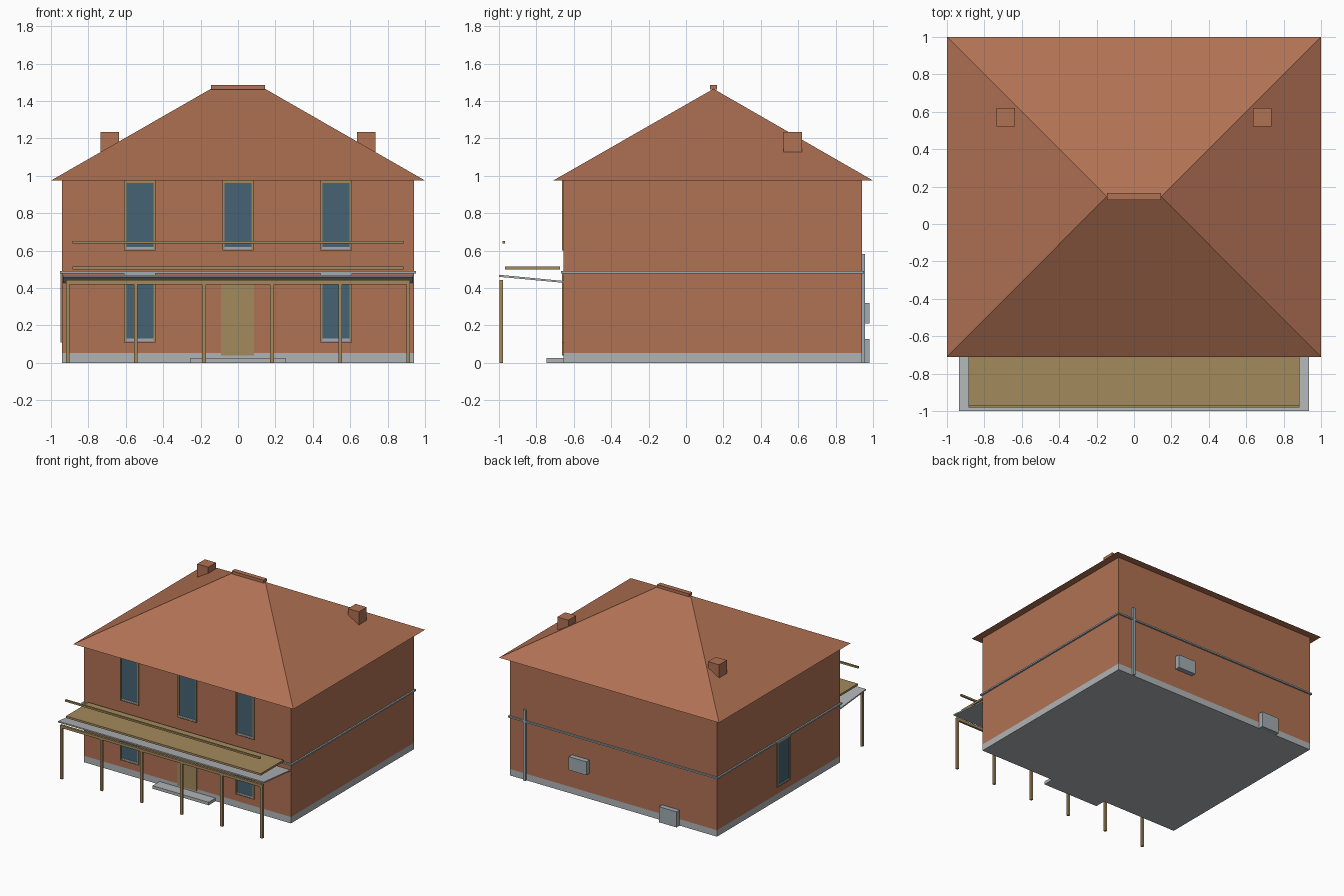
import bpy
import bmesh

if "Cube" in bpy.data.objects:
    bpy.data.objects.remove(bpy.data.objects["Cube"])


def material(name, rgb):
    m = bpy.data.materials.new(name)
    lin = [((c / 255 + 0.055) / 1.055) ** 2.4 for c in rgb]
    m.diffuse_color = (*lin, 1)
    m.use_nodes = True
    m.node_tree.nodes["Principled BSDF"].inputs["Base Color"].default_value = m.diffuse_color
    return m


BRICK = material("terracotta brick", (176, 113, 83))
STONE = material("pale grey stone", (176, 179, 181))
METAL = material("blue grey metal", (160, 172, 178))
GLASS = material("dark blue glass", (70, 99, 115))
WOOD = material("tan wood", (164, 138, 93))


def finish(name, bm, mat):
    bmesh.ops.recalc_face_normals(bm, faces=bm.faces)
    me = bpy.data.meshes.new(name)
    bm.to_mesh(me)
    bm.free()
    me.materials.append(mat)
    ob = bpy.data.objects.new(name, me)
    bpy.context.collection.objects.link(ob)
    return ob


def boxes(name, mat, *spans):
    """One object from boxes given as (x0, x1, y0, y1, z0, z1)."""
    bm = bmesh.new()
    for x0, x1, y0, y1, z0, z1 in spans:
        vs = bmesh.ops.create_cube(bm, size=1)["verts"]
        for v in vs:
            v.co = (x1 if v.co.x > 0 else x0,
                    y1 if v.co.y > 0 else y0,
                    z1 if v.co.z > 0 else z0)
    return finish(name, bm, mat)


def prism(name, mat, profile, x0, x1):
    """Extrude a (y, z) profile along x."""
    bm = bmesh.new()
    f = bm.faces.new([bm.verts.new((x0, y, z)) for y, z in profile])
    ext = bmesh.ops.extrude_face_region(bm, geom=[f])["geom"]
    for v in ext:
        if isinstance(v, bmesh.types.BMVert):
            v.co.x = x1
    return finish(name, bm, mat)


W, F, B = 0.94, -0.655, 0.94      # wall half width, front and back
EAVE, RIDGE = 0.975, 1.465

# Plinth and walls
boxes("plinth", STONE, (-W, W, F, B, 0, 0.053))
boxes("walls", BRICK, (-W, W, F, B, 0.053, EAVE))

# Hipped roof with ridge cap
bm = bmesh.new()
e = [bm.verts.new((x, y, EAVE)) for x, y in
     ((-1, -0.71), (1, -0.71), (1, 1), (-1, 1))]
l, r = (bm.verts.new((x, 0.147, RIDGE)) for x in (-0.145, 0.145))
for f in ((e[0], e[1], r, l), (e[1], e[2], r), (e[2], e[3], l, r),
          (e[3], e[0], l), (e[3], e[2], e[1], e[0])):
    bm.faces.new(f)
finish("hipped_roof", bm, BRICK)
boxes("ridge_cap", BRICK, (-0.145, 0.145, 0.127, 0.167, 1.462, 1.486))

# Chimneys
for side, cx in (("left", -0.685), ("right", 0.685)):
    boxes(side + "_chimney", BRICK,
          (cx - 0.05, cx + 0.05, 0.52, 0.62, 1.125, 1.235))


# Windows: frame bars, glass pane and sill strip, built facing -y
def window(name, cx, z0, z1, hw=0.084):
    t, y0 = 0.012, F - 0.009
    a, b = cx - hw, cx + hw
    return [
        boxes(name + "_frame", WOOD,
              (a, a + t, y0, F, z0, z1), (b - t, b, y0, F, z0, z1),
              (a + t, b - t, y0, F, z0, z0 + 0.008),
              (a + t, b - t, y0, F, z1 - t, z1)),
        boxes(name + "_glass", GLASS,
              (a + t, b - t, F - 0.004, F, z0 + 0.02, z1 - t)),
        boxes(name + "_sill", METAL,
              (a + t, b - t, F - 0.007, F, z0 + 0.008, z0 + 0.02))]


for i, x in enumerate((-0.525, 0, 0.525)):
    window(f"upper_window_{i}", x, 0.6, EAVE)
for i, x in enumerate((-0.525, 0.525)):
    window(f"lower_window_{i}", x, 0.11, 0.47)
    boxes(f"lintel_{i}", METAL,
          (x - 0.084, x + 0.084, F - 0.009, F, 0.464, 0.48))

# Side window: the same window turned onto the left wall
for ob in window("side_window", 0, 0.11, 0.478):
    for v in ob.data.vertices:
        x, y, z = v.co
        v.co = (-W + (y - F), 0.085 - x, z)

# Door and step
boxes("door", WOOD, (-0.09, 0.085, F - 0.008, F, 0.04, 0.47))
boxes("step", STONE, (-0.255, 0.255, -0.745, F, 0, 0.025))

# String course around the walls
p, z0, z1 = 0.013, 0.479, 0.491
boxes("string_course", METAL,
      (-W - p, W + p, F - p, F, z0, z1), (-W - p, W + p, B, B + p, z0, z1),
      (-W - p, -W, F, B, z0, z1), (W, W + p, F, B, z0, z1))

# Porch: posts, beam and roof sloping back to the wall
boxes("porch_posts", WOOD,
      *[(x - 0.01, x + 0.01, -0.997, -0.979, 0, 0.44)
        for x in (-0.91, -0.546, -0.182, 0.182, 0.546, 0.91)])
boxes("porch_beam", WOOD, (-0.92, 0.92, -0.997, -0.979, 0.42, 0.442))
prism("porch_roof", STONE,
      [(-1, 0.46), (F, 0.428), (F, 0.438), (-1, 0.471)], -0.935, 0.935)

# Balcony deck and handrail
boxes("balcony_deck", WOOD, (-0.885, 0.885, -0.968, -0.675, 0.498, 0.514))
boxes("balcony_rail", WOOD, (-0.885, 0.885, -0.982, -0.967, 0.638, 0.652))

# Drainpipe and utility boxes on the back wall
boxes("drainpipe", METAL, (0.79, 0.81, B, B + 0.018, 0, 0.582))
boxes("upper_utility_box", METAL, (0.22, 0.38, B, 0.98, 0.21, 0.32))
boxes("lower_utility_box", METAL, (-0.6, -0.44, B, 0.98, 0, 0.128))
